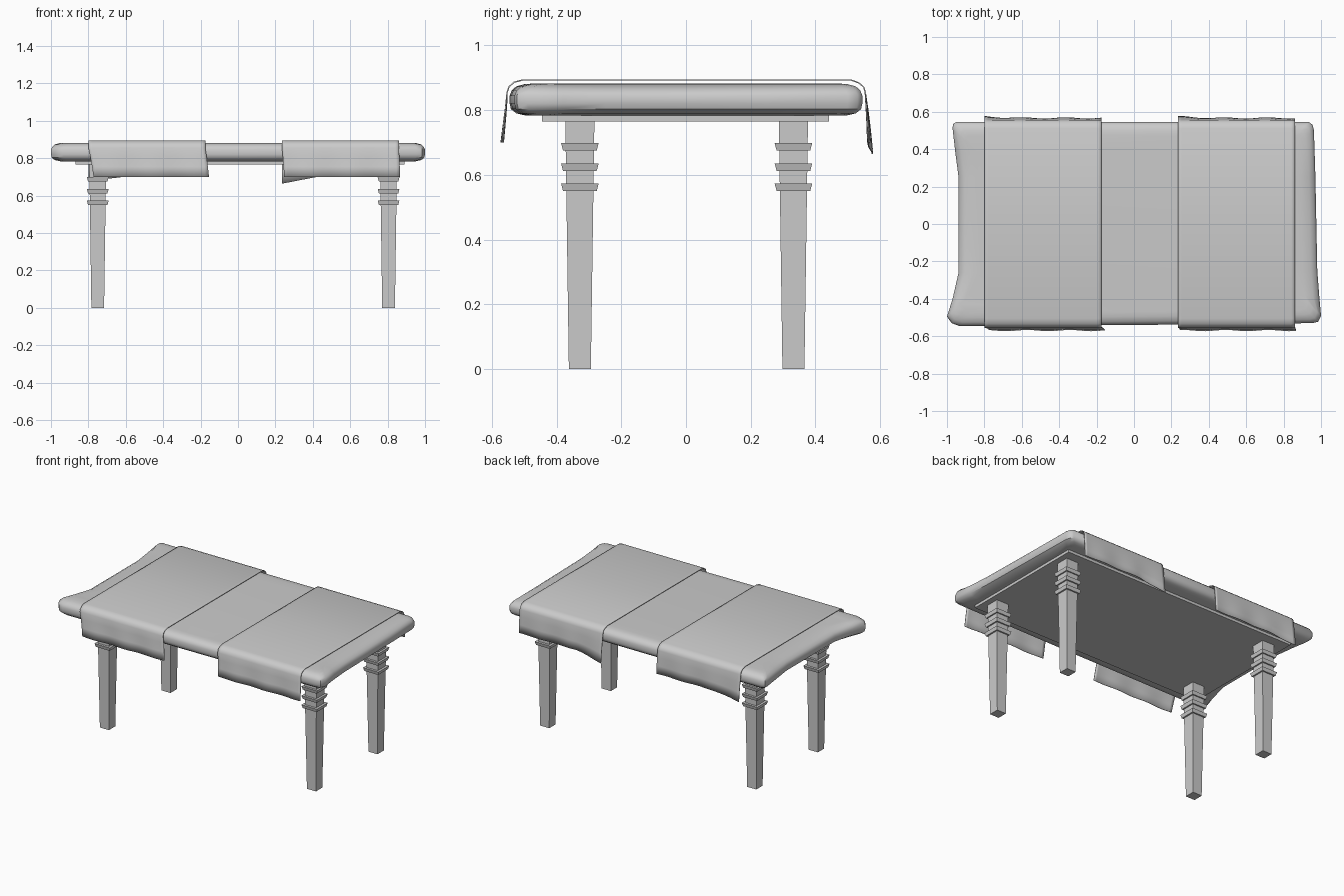
import bpy, math

if "Cube" in bpy.data.objects:
    bpy.data.objects.remove(bpy.data.objects["Cube"])


def make(name, verts, faces, smooth=None):
    me = bpy.data.meshes.new(name)
    me.from_pydata(verts, [], faces)
    me.update()
    ob = bpy.data.objects.new(name, me)
    bpy.context.collection.objects.link(ob)
    if smooth:
        bpy.ops.object.select_all(action='DESELECT')
        ob.select_set(True)
        bpy.context.view_layer.objects.active = ob
        bpy.ops.object.shade_smooth_by_angle(angle=math.radians(smooth))
    return ob


def loft(rings):
    """Closed solid through equal-length rings, bottom to top."""
    n = len(rings[0])
    verts = [p for r in rings for p in r]
    faces = [tuple(range(n))[::-1], tuple(range(len(verts) - n, len(verts)))]
    for k in range(len(rings) - 1):
        for i in range(n):
            j = (i + 1) % n
            faces.append((k * n + i, k * n + j, (k + 1) * n + j, (k + 1) * n + i))
    return verts, faces


def square(cx, cy, h, z):
    return [(cx + sx * h, cy + sy * h, z) for sx, sy in ((-1, -1), (1, -1), (1, 1), (-1, 1))]


# Padded top: irregular outline with pinched ends and rounded rim
outline = [(-.935, -.545), (0, -.54), (.955, -.53), (.985, -.522), (1.0, -.49), (.99, -.38),
           (.98, -.25), (.975, 0), (.97, .25), (.962, .5), (.955, .53), (.935, .545),
           (0, .545), (-.95, .545), (-.968, .535), (-.97, .51), (-.955, .38), (-.938, .25),
           (-.938, 0), (-.938, -.26), (-.97, -.4), (-1.0, -.495), (-.975, -.53)]
rim = [(.05, .783), (.02, .79), (.004, .803), (0, .82), (0, .845),
       (.006, .86), (.02, .873), (.045, .880), (.07, .882)]
rings = []
for inset, z in rim:
    ring = []
    for x, y in outline:
        k = 1.7 if abs(y) < .4 else 1      # softer edge in the middle of the ends
        ix = inset * k if abs(x) > .93 else 0
        iy = inset if abs(y) > .48 else 0
        ring.append((x - math.copysign(ix, x), y - math.copysign(iy, y), z))
    rings.append(ring)
make("padded_top", *loft(rings), smooth=40)

# Board under the padding
make("under_board", *loft([[(-.87, -.445, z), (.89, -.445, z), (.89, .442, z), (-.87, .442, z)]
                           for z in (.765, .785)]))

# Tapered square legs with three collars
for side, cx in (("left", -.75), ("right", .805)):
    for end, cy in (("front", -.328), ("back", .332)):
        make(f"{end}_{side}_leg", *loft([square(cx, cy, .034, 0), square(cx, cy, .045, .768)]))
        for i, z in enumerate((.55, .612, .675)):
            make(f"{end}_{side}_leg_collar_{i + 1}",
                 *loft([square(cx, cy, .052, z), square(cx, cy, .058, z + .023)]))


def cloth(name, x0, x1, front_shift, back_drop, drop_at):
    """Runner lying over the top with a hanging flap front and back."""
    prof = [(-.570, .700, -1), (-.564, .755, -.7), (-.558, .81, -.35), (-.555, .855, 0),
            (-.548, .874, 0), (-.532, .888, 0), (-.505, .895, 0), (0, .895, 0), (.51, .895, 0),
            (.535, .886, 0), (.551, .872, 0), (.556, .855, 0), (.560, .81, .35),
            (.564, .755, .7), (.567, .700, 1)]
    cols = 33
    verts = []
    for y, z, hang in prof:
        for i in range(cols):
            u = i / (cols - 1)
            h = abs(hang)
            x = x0 + (x1 - x0) * u
            ripple = .0035 * h * math.sin(u * 17 + x0 * 5)
            dz = 0
            if hang < 0:
                x += h * (front_shift[0] * (1 - u) + front_shift[1] * u)
            else:
                edge = max(0, 1 - u / .3)
                dz = -back_drop * h * edge
                ripple += .008 * h * edge
            verts.append((x, y + ripple, z + dz))
    faces = [(r * cols + i, r * cols + i + 1, (r + 1) * cols + i + 1, (r + 1) * cols + i)
             for r in range(len(prof) - 1) for i in range(cols - 1)]
    ob = make(name, verts, faces, smooth=40)
    mod = ob.modifiers.new("thickness", 'SOLIDIFY')
    mod.thickness = .004
    mod.offset = -1


# Two cloth runners
cloth("left_cloth", -.80, -.175, (.028, .02), .022, 0)
cloth("right_cloth", .235, .86, (.012, .007), .036, 0)
